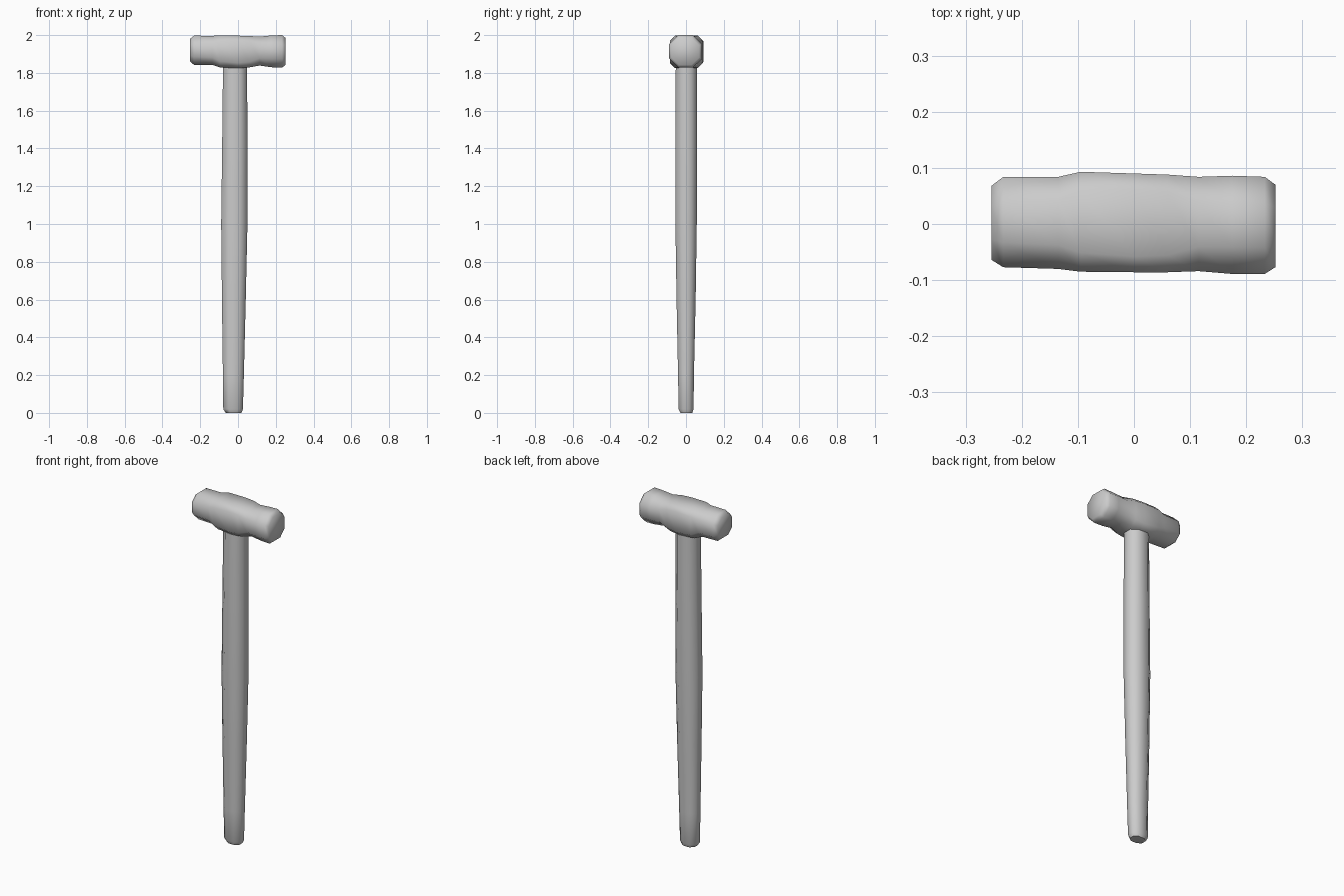
import bpy, bmesh, math
from mathutils import Vector

cube = bpy.data.objects.get("Cube")
if cube:
    bpy.data.objects.remove(cube, do_unlink=True)

grey = bpy.data.materials.new("light_grey")
grey.use_nodes = True
colour = (0.6, 0.6, 0.6, 1)
grey.diffuse_color = colour
grey.node_tree.nodes["Principled BSDF"].inputs["Base Color"].default_value = colour


def octagon(u0, u1, v0, v1, k):
    """Eight-sided section filling a rectangle; a larger k makes it boxier."""
    cu, cv, a, b = (u0 + u1) / 2, (v0 + v1) / 2, (u1 - u0) / 2, (v1 - v0) / 2
    unit = [(1, k), (k, 1), (-k, 1), (-1, k), (-1, -k), (-k, -1), (k, -1), (1, -k)]
    return [(cu + a * u, cv + b * v) for u, v in unit]


def loft(name, stations, place):
    """Skin a row of octagonal sections and cap both ends."""
    bm = bmesh.new()
    rings = [[bm.verts.new(place(t, u, v)) for u, v in octagon(*box)]
             for t, *box in stations]
    for r, s in zip(rings, rings[1:]):
        for i in range(8):
            j = (i + 1) % 8
            bm.faces.new((r[i], r[j], s[j], s[i]))
    bm.faces.new(rings[0][::-1])
    bm.faces.new(rings[-1])
    bmesh.ops.recalc_face_normals(bm, faces=bm.faces)
    mesh = bpy.data.meshes.new(name)
    bm.to_mesh(mesh)
    bm.free()
    mesh.materials.append(grey)
    obj = bpy.data.objects.new(name, mesh)
    bpy.context.collection.objects.link(obj)
    bpy.ops.object.select_all(action="DESELECT")
    obj.select_set(True)
    bpy.context.view_layer.objects.active = obj
    bpy.ops.object.shade_smooth_by_angle(angle=math.radians(60))


# Handle sections: z, then x and y extents, then boxiness
loft("handle", [
    (0.0, -0.065, 0.018, -0.03, 0.033, 0.45),
    (0.02, -0.078, 0.026, -0.039, 0.04, 0.45),
    (0.2, -0.08, 0.031, -0.042, 0.042, 0.45),
    (0.6, -0.085, 0.041, -0.05, 0.051, 0.45),
    (1.0, -0.089, 0.05, -0.056, 0.057, 0.45),
    (1.4, -0.084, 0.05, -0.056, 0.058, 0.45),
    (1.88, -0.079, 0.048, -0.054, 0.058, 0.45),
], lambda t, u, v: Vector((u, v, t)))

# Head sections: x, then y and z extents, then boxiness
loft("hammer_head", [
    (-0.254, -0.064, 0.068, 1.86, 1.98, 0.45),
    (-0.233, -0.077, 0.084, 1.843, 1.997, 0.45),
    (-0.135, -0.08, 0.084, 1.842, 1.996, 0.48),
    (-0.095, -0.085, 0.093, 1.829, 1.999, 0.62),
    (0.0, -0.086, 0.09, 1.825, 1.997, 0.68),
    (0.06, -0.086, 0.088, 1.829, 1.995, 0.65),
    (0.115, -0.084, 0.084, 1.839, 1.992, 0.48),
    (0.175, -0.089, 0.086, 1.83, 1.998, 0.45),
    (0.233, -0.089, 0.084, 1.828, 2.0, 0.45),
    (0.252, -0.077, 0.07, 1.842, 1.985, 0.45),
], lambda t, u, v: Vector((t, u, v)))
